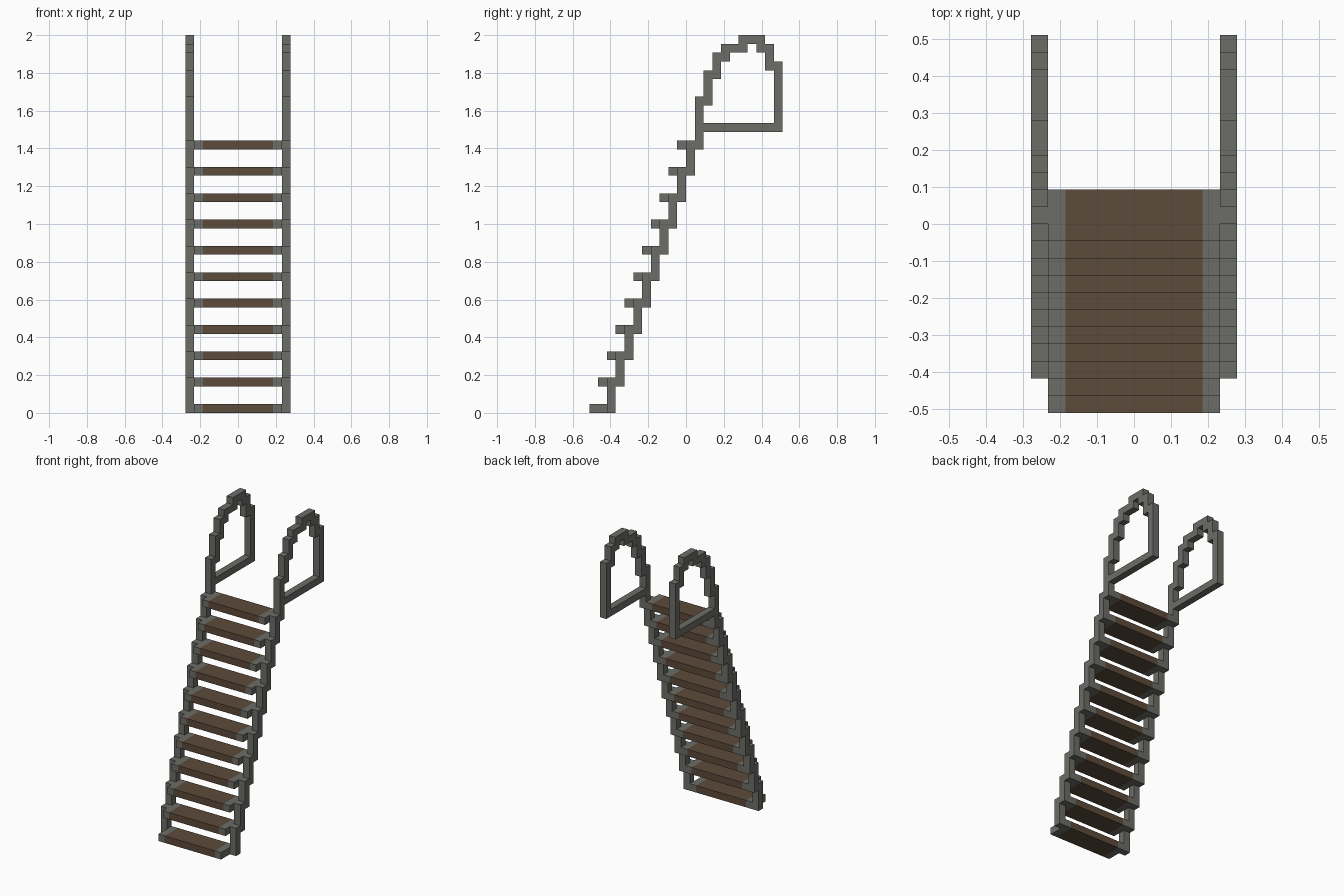
import bpy
import bmesh
from mathutils import Vector

cube = bpy.data.objects.get("Cube")
if cube:
    bpy.data.objects.remove(cube, do_unlink=True)

U = 2 / 43          # edge length of one block
DEPTH = 22          # overall depth in blocks
STEPS = 11


def make_material(name, rgb):
    mat = bpy.data.materials.new(name)
    mat.use_nodes = True
    mat.diffuse_color = (*rgb, 1)
    mat.node_tree.nodes["Principled BSDF"].inputs["Base Color"].default_value = (*rgb, 1)
    return mat


GREY = make_material("grey metal", (0.150, 0.150, 0.135))
BROWN = make_material("brown wood", (0.107, 0.069, 0.042))


def add_box(bm, x, y, z):
    """Add a box from (low, high) ranges in block units."""
    corners = bmesh.ops.create_cube(bm, size=1)["verts"]
    ranges = (x, y, z)
    for v in corners:
        v.co = Vector([(r[1] if c > 0 else r[0]) for c, r in zip(v.co, ranges)])
        v.co.y -= DEPTH / 2
        v.co *= U


def make_object(name, boxes, mat):
    bm = bmesh.new()
    for box in boxes:
        add_box(bm, *box)
    mesh = bpy.data.meshes.new(name)
    bm.to_mesh(mesh)
    bm.free()
    mesh.materials.append(mat)
    obj = bpy.data.objects.new(name, mesh)
    bpy.context.scene.collection.objects.link(obj)
    return obj


def side_range(side, low, high):
    return (low, high) if side > 0 else (-high, -low)


# Treads: wooden boards with metal end brackets
for i in range(STEPS):
    y, z = (i, i + 3), (3 * i, 3 * i + 1)
    make_object(f"tread_{i + 1}", [((-4, 4), y, z)], BROWN)
    make_object(f"tread_brackets_{i + 1}",
                [(side_range(s, 4, 5), y, z) for s in (-1, 1)], GREY)

# Arched handrail: height range of each successive column, front to back
ARCH = [(30, 36), (35, 39), (38, 41), (40, 42), (41, 42),
        (41, 43), (42, 43), (41, 43), (39, 42), (32, 40)]

for side, label in ((1, "left"), (-1, "right")):
    x = side_range(side, 5, 6)
    # Stepped stringer beside the treads
    stringer = [(x, (i + 2, i + 3), (3 * i, 3 * i + 4)) for i in range(STEPS - 1)]
    make_object(f"{label}_stringer", stringer, GREY)
    # Handrail loop closed by a horizontal bar
    loop = [(x, (12 + k, 13 + k), z) for k, z in enumerate(ARCH)]
    make_object(f"{label}_handrail", loop, GREY)
    make_object(f"{label}_handrail_bar", [(x, (13, 21), (32, 33))], GREY)
